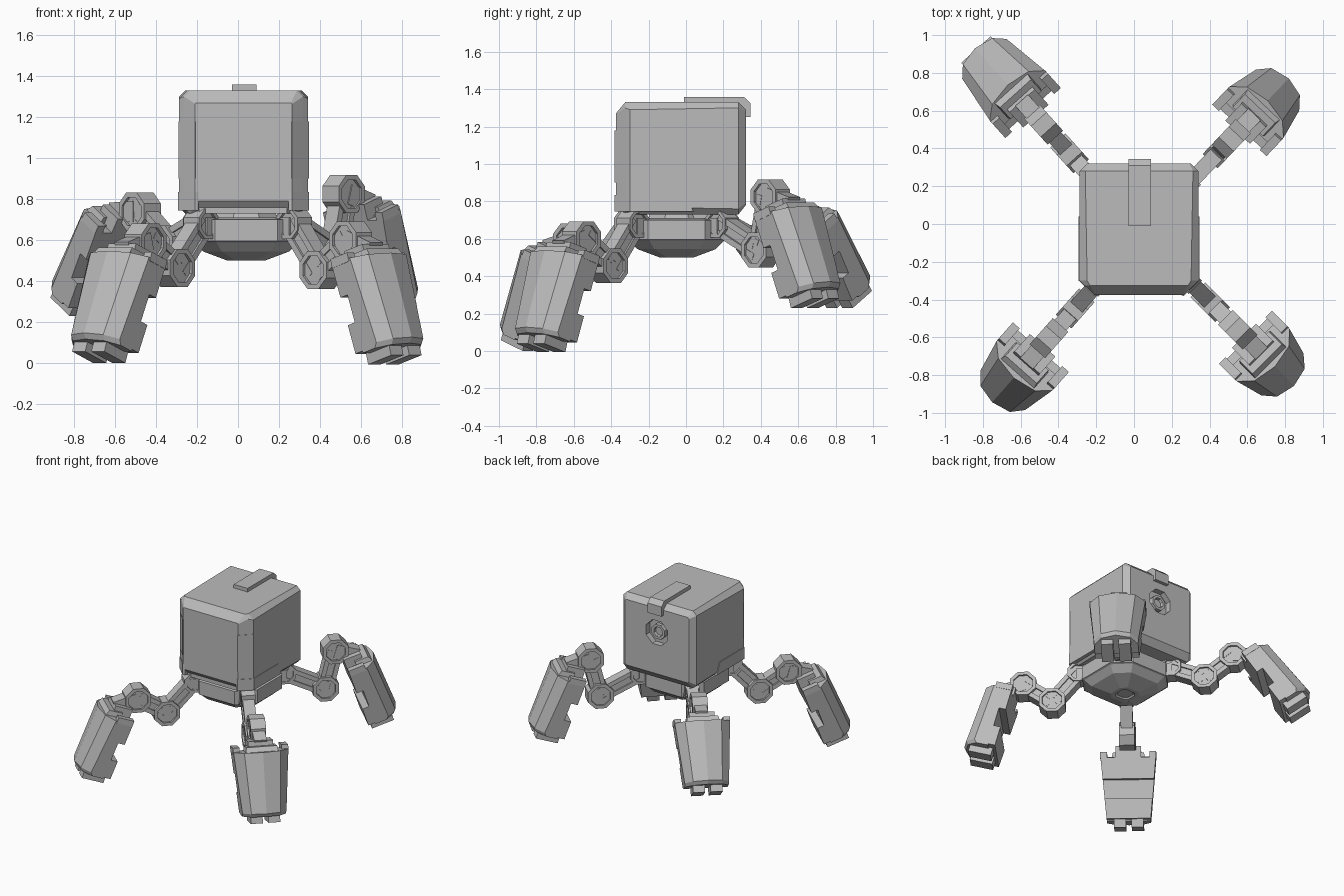
import bpy, bmesh, math
from mathutils import Matrix, Vector

cube = bpy.data.objects.get("Cube")
if cube:
    bpy.data.objects.remove(cube)

grey = bpy.data.materials.new("plain_grey")
grey.use_nodes = True
colour = (0.5, 0.5, 0.5, 1)
grey.diffuse_color = colour
grey.node_tree.nodes["Principled BSDF"].inputs["Base Color"].default_value = colour


def loft(name, rings, M=Matrix()):
    """Skin a stack of equal point rings and cap both ends."""
    bm = bmesh.new()
    vs = [[bm.verts.new(M @ Vector(p)) for p in ring] for ring in rings]
    n = len(vs[0])
    for a, b in zip(vs, vs[1:]):
        for i in range(n):
            j = (i + 1) % n
            bm.faces.new((a[i], a[j], b[j], b[i]))
    bm.faces.new(vs[0][::-1])
    bm.faces.new(vs[-1])
    bmesh.ops.recalc_face_normals(bm, faces=bm.faces)
    me = bpy.data.meshes.new(name)
    bm.to_mesh(me)
    bm.free()
    me.materials.append(grey)
    ob = bpy.data.objects.new(name, me)
    bpy.context.collection.objects.link(ob)
    return ob


def box(name, x, y, z, M=Matrix()):
    loft(name, [[(x[0], y[0], h), (x[1], y[0], h), (x[1], y[1], h), (x[0], y[1], h)]
                for h in z], M)


def lathe(name, profile, M=Matrix(), n=8):
    """Turn (radius, height) pairs about z, with a flat side facing each axis."""
    angles = [math.tau * (i + 0.5) / n for i in range(n)]
    return loft(name, [[(r * math.cos(t), r * math.sin(t), h) for t in angles]
                       for r, h in profile], M)


def link(name, a, b, rails, M):
    """Bar in the leg plane from a to b with given (offset, half height, half width)."""
    a, b = Vector((a[0], 0, a[1])), Vector((b[0], 0, b[1]))
    side = Vector((0, 1, 0))
    up = (b - a).cross(side).normalized()
    for off, h, w in rails:
        loft(name, [[p + up * (off + h * i) + side * w * j
                     for i, j in ((-1, -1), (1, -1), (1, 1), (-1, 1))] for p in (a, b)], M)


# Head: chamfered block, built front to back
cx, zm = 0.027, 1.03


def head_ring(y, hx, top, bottom, c):
    z0, z1 = zm - bottom, zm + top
    return [(cx + x, y, z) for x, z in (
        (-hx + c, z0), (hx - c, z0), (hx, z0 + c), (hx, z1 - c),
        (hx - c, z1), (-hx + c, z1), (-hx, z1 - c), (-hx, z0 + c))]


head = loft("head", [head_ring(-0.375, 0.237, 0.24, 0.24, 0.005),
                     head_ring(-0.325, 0.29, 0.3, 0.3, 0.03),
                     head_ring(-0.3, 0.315, 0.3, 0.3, 0.04),
                     head_ring(0.28, 0.315, 0.3, 0.3, 0.03),
                     head_ring(0.32, 0.275, 0.26, 0.25, 0.01)])

# Head trim on both sides, hugging the front chamfers
for s in (-1, 1):
    side = Matrix.Translation((cx, 0, 0)) @ Matrix.Scale(s, 4, (1, 0, 0))
    loft("cheek_plate", [[(0.22, -0.34, z), (0.237, -0.381, z), (0.318, -0.3, z),
                          (0.28, -0.28, z)] for z in (0.9, 1.18)], side)
    loft("jaw_skirt", [[(0.22, -0.376, z), (0.237, -0.381, z), (0.32, -0.3, z),
                        (0.32, y, z), (0.22, y, z)]
                       for z, y in ((0.745, 0.04), (0.835, 0))], side)
box("chin_plate", (-0.19, 0.24), (-0.35, -0.1), (0.73, 0.79))

# Top strip folding over the back
loft("crest_strip", [[(x, y, z) for y, z in (
    (-0.01, 1.325), (-0.01, 1.358), (0.31, 1.358), (0.345, 1.325),
    (0.345, 1.25), (0.315, 1.25), (0.28, 1.325))] for x in (-0.03, 0.09)])

# Rear port: octagonal socket with a small raised centre
port = (Matrix.Translation((cx, 0.325, 1.1)) @ Matrix.Rotation(-math.pi / 2, 4, "X"))
cutter = lathe("port_cutter", [(0.1, -0.05), (0.1, 0.02)], port)
cutter.hide_render = True
cutter.hide_viewport = True
cut = head.modifiers.new("port_socket", "BOOLEAN")
cut.operation = "DIFFERENCE"
cut.solver = "EXACT"
cut.object = cutter
lathe("rear_port", [(0.06, -0.06), (0.06, -0.02), (0.04, -0.02), (0.035, -0.04)], port)

# Pelvis: cut-corner ring with a faceted bowl, and a neck
centre = Matrix.Translation((0.04, -0.05, 0))
long, short = 1, 0.57
corners = [(long, -short), (long, short), (short, long), (-short, long),
           (-long, short), (-long, -short), (-short, -long), (short, -long)]
loft("pelvis", [[(r * x, r * y, z) for x, y in corners] for r, z in (
    (0.05, 0.51), (0.06, 0.5), (0.09, 0.5), (0.21, 0.545), (0.255, 0.59),
    (0.268, 0.595), (0.268, 0.7), (0.22, 0.71))], centre)
lathe("neck", [(0.17, 0.69), (0.14, 0.78)], centre)
box("neck_block", (-0.12, 0.12), (0.02, 0.2), (0.69, 0.76), centre)


# Legs
def joint(name, p, r, w, M):
    T = M @ Matrix.Translation((p[0], 0, p[1])) @ Matrix.Rotation(math.pi / 2, 4, "X")
    k = r * 0.74
    lathe(name, [(k, 0.015 - w), (k, -w), (r, -w), (r, w), (k, w), (k, w - 0.015)], T)


def foot(name, p, tilt, M):
    F = (M @ Matrix.Translation((p[0], 0, p[1]))
         @ Matrix.Rotation(-math.radians(tilt), 4, "Y"))

    def width(a):
        return 0.2 - 0.09 * (a - 0.1)

    def slab(label, inner, outer, a0, a1):
        loft(name + label, [[(inner, -width(a), -a), (outer, -width(a), -a),
                             (outer, width(a), -a), (inner, width(a), -a)]
                            for a in (a0, a1)], F)

    def shell_ring(a, o):
        w = width(a)
        return [(0.08, -w, -a), (o - 0.09, -w, -a), (o - 0.025, -0.66 * w, -a), (o, 0, -a),
                (o - 0.025, 0.66 * w, -a), (o - 0.09, w, -a), (0.08, w, -a)]

    # Outer armour tapering to the ankle
    loft(name + "_shell", [shell_ring(0.135, 0.25), shell_ring(0.57, 0.275),
                           shell_ring(0.595, 0.255)], F)
    # Inner armour with a gap between its two plates
    slab("_upper_plate", 0.03, 0.09, 0.145, 0.3)
    slab("_lower_plate", 0.03, 0.09, 0.44, 0.585)
    # Crenellated rim, side tabs and toes
    loft(name + "_rim", [[(0.1, -w, -a), (o, -w, -a), (o, w, -a), (0.1, w, -a)]
                         for w, o, a in ((0.11, 0.2, 0.1), (0.12, 0.225, 0.15))], F)
    for s in (-1, 1):
        box(name + "_tab", (0.03, 0.15), sorted((0.15 * s, 0.198 * s)), (-0.15, -0.105), F)
        box(name + "_toe", (0.05, 0.215), sorted((0.02 * s, 0.105 * s)), (-0.645, -0.585), F)
    box(name + "_mount", (0.03, 0.16), (-0.09, 0.09), (-0.17, -0.065), F)
    link(name + "_arm", (0, 0), (0.14, -0.1), [(0, 0.05, 0.045)], F)


hip = (0.33, 0.68)
legs = {
    "front_left": (-45, (0.515, 0.455), (0.72, 0.60), 16),
    "front_right": (228.5, (0.53, 0.465), (0.74, 0.59), 20),
    "back_right": (132, (0.57, 0.58), (0.775, 0.74), 33.5),
    "back_left": (46.5, (0.62, 0.54), (0.69, 0.825), 18.5),
}
rails = [(0, 0.03, 0.03), (-0.04, 0.016, 0.042), (0.04, 0.016, 0.042)]
for name, (azimuth, knee, ankle, tilt) in legs.items():
    M = centre @ Matrix.Rotation(math.radians(azimuth), 4, "Z")
    box(name + "_hip_bracket", (0.24, 0.34), (-0.045, 0.045), (0.61, 0.71), M)
    joint(name + "_hip", hip, 0.08, 0.05, M)
    link(name + "_thigh", hip, knee, rails, M)
    joint(name + "_knee", knee, 0.1, 0.055, M)
    link(name + "_shin", knee, ankle, rails, M)
    joint(name + "_ankle", ankle, 0.1, 0.055, M)
    foot(name + "_foot", ankle, tilt, M)
